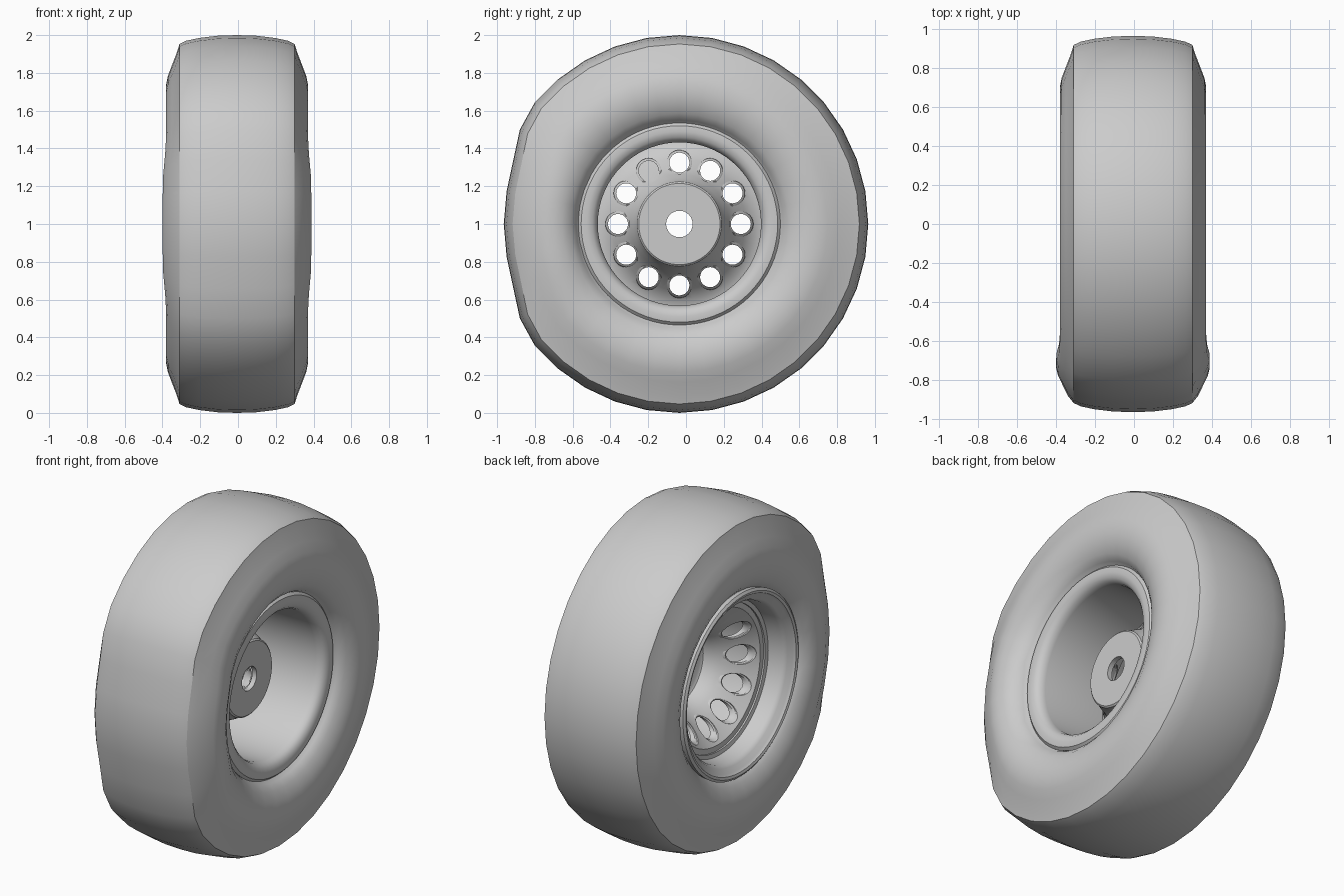
import bpy, bmesh, math

if "Cube" in bpy.data.objects:
    bpy.data.objects.remove(bpy.data.objects["Cube"])

CY, CZ = -0.035, 1.0          # axle position, axle runs along x
grey = bpy.data.materials.new("mid_grey")
grey.diffuse_color = (0.6, 0.6, 0.6, 1)
grey.use_nodes = True
grey.node_tree.nodes["Principled BSDF"].inputs["Base Color"].default_value = grey.diffuse_color


def finish(name, bm, angle=35):
    bmesh.ops.recalc_face_normals(bm, faces=bm.faces)
    me = bpy.data.meshes.new(name)
    bm.to_mesh(me)
    bm.free()
    ob = bpy.data.objects.new(name, me)
    bpy.context.collection.objects.link(ob)
    me.materials.append(grey)
    smooth(ob, angle)
    return ob


def smooth(ob, angle=35):
    bpy.ops.object.select_all(action='DESELECT')
    ob.select_set(True)
    bpy.context.view_layer.objects.active = ob
    bpy.ops.object.shade_smooth_by_angle(angle=math.radians(angle))


def revolve(bm, profile, segs, cy=CY, cz=CZ):
    """Spin a closed (x, radius) loop around an axis parallel to x."""
    rings = []
    for i in range(segs):
        a = 2 * math.pi * i / segs
        rings.append([bm.verts.new((x, cy + r * math.sin(a), cz + r * math.cos(a)))
                      for x, r in profile])
    n = len(profile)
    for i in range(segs):
        p, q = rings[i], rings[(i + 1) % segs]
        for j in range(n):
            k = (j + 1) % n
            bm.faces.new((p[j], p[k], q[k], q[j]))


# Tyre: half profile mirrored, then flattened where it rests on the -y side
half = [(0.1, 0.997), (0.2, 0.985), (0.27, 0.97), (0.305, 0.953), (0.318, 0.91),
        (0.345, 0.84), (0.366, 0.785), (0.375, 0.74), (0.375, 0.69), (0.365, 0.64),
        (0.34, 0.585), (0.31, 0.55), (0.27, 0.53), (0.25, 0.48)]
loop = [(-0.005 - x, r) for x, r in reversed(half)] + [(-0.005, 1.0)] \
    + [(-0.005 + x, r) for x, r in half]
bm = bmesh.new()
revolve(bm, loop, 36)
for v in bm.verts:
    dy, dz = v.co.y - CY, v.co.z - CZ
    r = math.hypot(dy, dz)
    t = min(1, max(0, (-dy / r - 0.80) / 0.18))
    w = t * t * (3 - 2 * t)
    v.co.y += 0.07 * w * min(1, max(0, (r - 0.53) / 0.42))
    if 0.55 < r < 0.94:
        v.co.x *= 1 + 0.05 * w
crease = [e for e in bm.edges if len(e.link_faces) == 2
          and all(abs(abs(v.co.x + 0.005) - 0.305) < 1e-4 for v in e.verts)]
bm_idx = [e.index for e in crease] if not bm.edges.index_update() else []
tyre = finish("tyre", bm, 60)
for i in bm_idx:
    tyre.data.edges[i].use_edge_sharp = True

# Rim barrel: deep on the +x side, stepped flange on the -x side
bm = bmesh.new()
revolve(bm, [(0.24, 0.50), (0.255, 0.535), (0.28, 0.535), (0.295, 0.52), (0.298, 0.49),
             (0.29, 0.46), (0.27, 0.44), (0.24, 0.432), (-0.17, 0.432), (-0.20, 0.432),
             (-0.205, 0.455), (-0.29, 0.465), (-0.315, 0.48), (-0.33, 0.51),
             (-0.345, 0.52), (-0.35, 0.535), (-0.34, 0.55), (-0.30, 0.545),
             (-0.28, 0.50)], 72)
finish("rim_barrel", bm)

# Wheel centre: hub plate with a conical web, 12 round holes cut through it
bm = bmesh.new()
revolve(bm, [(0.10, 0.07), (0.10, 0.215), (0.092, 0.224), (0.07, 0.228), (0.04, 0.245),
             (0.0, 0.262), (-0.05, 0.295), (-0.11, 0.35), (-0.16, 0.40), (-0.17, 0.44),
             (-0.19, 0.44), (-0.19, 0.40), (-0.135, 0.345), (-0.075, 0.285),
             (-0.025, 0.25), (0.01, 0.23), (0.06, 0.215), (0.07, 0.20), (0.07, 0.07)], 72)
centre = finish("wheel_centre", bm)

spots = [(CY + 0.325 * math.sin(k * math.pi / 6), CZ + 0.325 * math.cos(k * math.pi / 6))
         for k in range(12)]
bm = bmesh.new()
for y, z in spots:
    tube = bmesh.ops.create_cone(bm, cap_ends=True, segments=24, radius1=0.06,
                                 radius2=0.06, depth=0.6)["verts"]
    for v in tube:
        v.co = (v.co.z, y + v.co.x, z + v.co.y)
cutter = finish("hole_cutter", bm)
cutter.hide_render = True
mod = centre.modifiers.new("holes", 'BOOLEAN')
mod.operation, mod.object, mod.solver = 'DIFFERENCE', cutter, 'EXACT'
bpy.context.view_layer.objects.active = centre
bpy.ops.object.modifier_apply(modifier=mod.name)
bpy.data.objects.remove(cutter)
smooth(centre)

# Sleeves lining the holes, slanted to follow the web
bm = bmesh.new()
for y, z in spots:
    start = len(bm.verts)
    revolve(bm, [(-0.012, 0.053), (0.018, 0.053), (0.018, 0.06), (0.012, 0.067),
                 (-0.012, 0.067), (-0.018, 0.06)], 24, y, z)
    bm.verts.ensure_lookup_table()
    for v in bm.verts[start:]:
        v.co.x -= 0.09 + 0.95 * (math.hypot(v.co.y - CY, v.co.z - CZ) - 0.325)
finish("hole_sleeves", bm)
